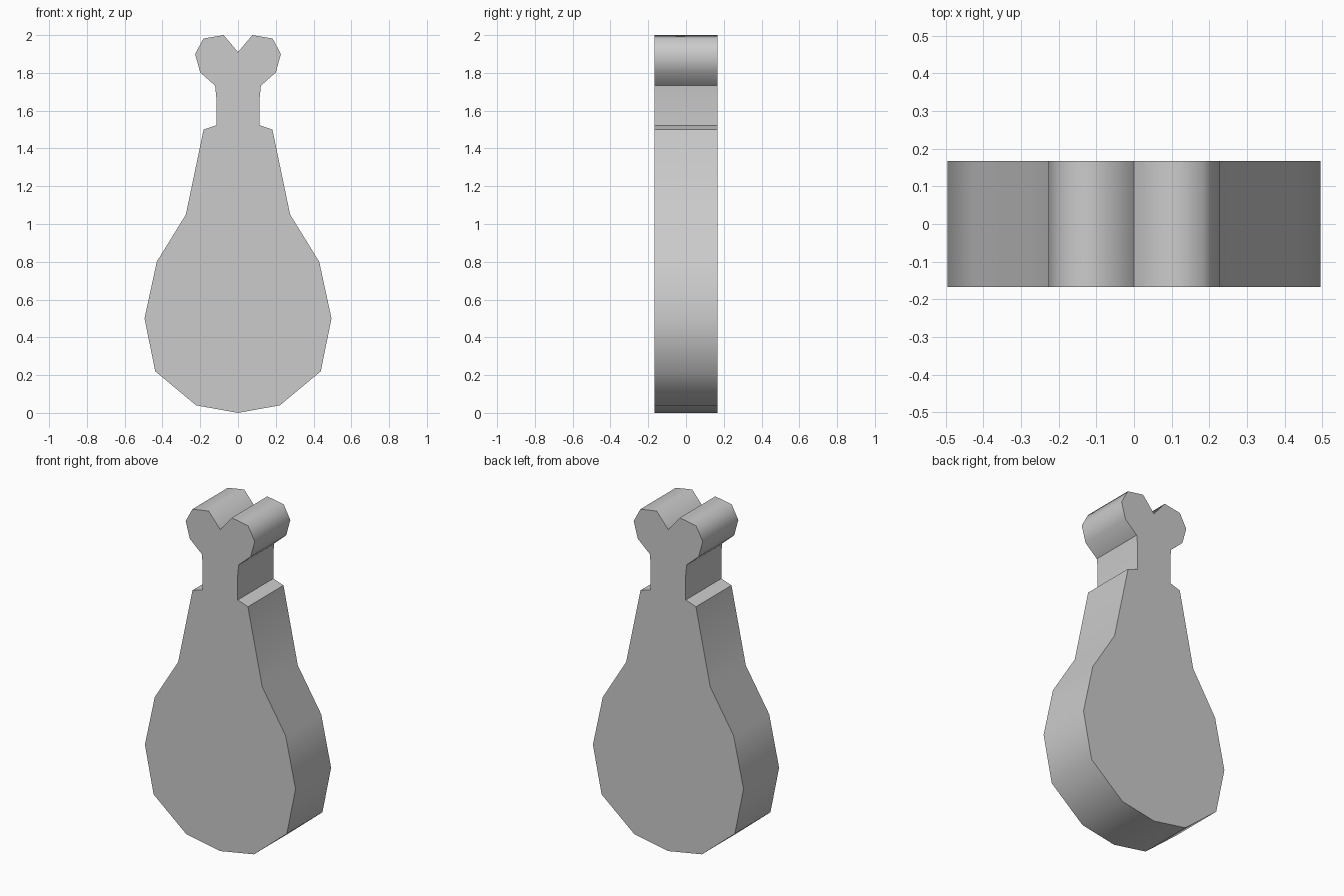
import bpy, bmesh

if "Cube" in bpy.data.objects:
    bpy.data.objects.remove(bpy.data.objects["Cube"])

HALF_DEPTH = 0.167

# Right half of the drumstick outline (x, z, sharp corner), bottom to top
half = [
    (0.0, 0.0, False), (0.222, 0.04, False), (0.438, 0.22, False),
    (0.495, 0.50, False), (0.43, 0.80, False), (0.276, 1.05, False),
    (0.182, 1.50, True), (0.115, 1.522, True),            # meat shoulder
    (0.115, 1.67, False), (0.121, 1.732, True),           # bone neck
    (0.2, 1.802, False), (0.227, 1.90, False),            # bone knuckle
    (0.183, 1.982, False), (0.076, 2.0, False), (0.0, 1.91, True),
]
outline = half + [(-x, z, s) for x, z, s in half[-2:0:-1]]

bm = bmesh.new()
front = [bm.verts.new((x, -HALF_DEPTH, z)) for x, z, s in outline]
back = [bm.verts.new((x, HALF_DEPTH, z)) for x, z, s in outline]

# Flat front and back
bm.faces.new(front)
bm.faces.new(back[::-1])

# Smooth side wall
n = len(outline)
for i in range(n):
    j = (i + 1) % n
    wall = bm.faces.new((front[j], front[i], back[i], back[j]))
    wall.smooth = True
bmesh.ops.recalc_face_normals(bm, faces=bm.faces)

# Crisp rims and marked corners
for e in bm.edges:
    if any(len(f.verts) > 4 for f in e.link_faces):
        e.smooth = False
for f_vert, b_vert, point in zip(front, back, outline):
    bm.edges.get((f_vert, b_vert)).smooth = not point[2]

mesh = bpy.data.meshes.new("drumstick")
bm.to_mesh(mesh)
bm.free()
bpy.context.collection.objects.link(bpy.data.objects.new("drumstick", mesh))
